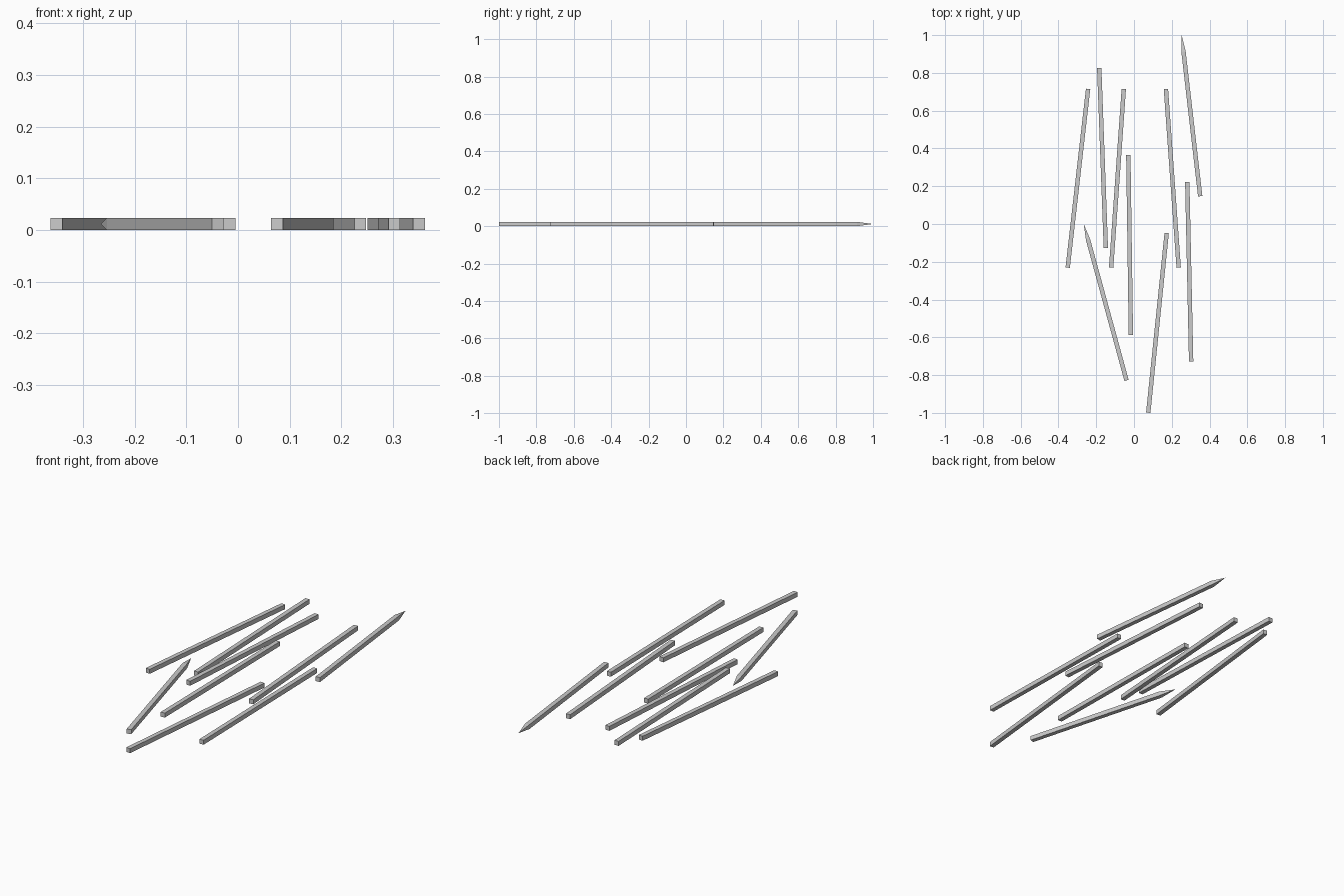
import bpy, bmesh
from mathutils import Vector

cube = bpy.data.objects.get("Cube")
if cube:
    bpy.data.objects.remove(cube, do_unlink=True)

WIDTH = 0.023      # square section of every bar
POINT = 0.088      # length of a sharpened end

grey = bpy.data.materials.new("plain_grey")
grey.use_nodes = True
colour = (0.6, 0.6, 0.6, 1)
grey.diffuse_color = colour
grey.node_tree.nodes["Principled BSDF"].inputs["Base Color"].default_value = colour


def bar(name, start, end, pointed=False):
    """Square bar lying on the ground from start to end, optionally sharpened."""
    a = Vector((*start, WIDTH / 2))
    b = Vector((*end, WIDTH / 2))
    along = (b - a).normalized()
    side = along.cross(Vector((0, 0, 1))) * WIDTH / 2
    up = Vector((0, 0, WIDTH / 2))
    corners = (side + up, up - side, -side - up, side - up)
    shoulder = b - along * POINT if pointed else b

    bm = bmesh.new()
    near = [bm.verts.new(a + c) for c in corners]
    far = [bm.verts.new(shoulder + c) for c in corners]
    bm.faces.new(near)
    tip = bm.verts.new(b) if pointed else None
    for i in range(4):
        j = (i + 1) % 4
        bm.faces.new((near[i], near[j], far[j], far[i]))
        if pointed:
            bm.faces.new((far[i], far[j], tip))
    if not pointed:
        bm.faces.new(far)
    bmesh.ops.recalc_face_normals(bm, faces=bm.faces)
    mesh = bpy.data.meshes.new(name)
    bm.to_mesh(mesh)
    bm.free()
    mesh.materials.append(grey)
    bpy.context.collection.objects.link(bpy.data.objects.new(name, mesh))


# Plain square-ended bars: front end, back end
bars = [
    ((-0.351, -0.231), (-0.243, 0.715)),
    ((-0.149, -0.127), (-0.184, 0.826)),
    ((-0.121, -0.231), (-0.054, 0.715)),
    ((-0.0165, -0.587), (-0.030, 0.366)),
    ((0.0755, -0.999), (0.173, -0.048)),
    ((0.2365, -0.231), (0.169, 0.715)),
    ((0.3025, -0.728), (0.282, 0.223)),
]
for n, (start, end) in enumerate(bars, 1):
    bar(f"plain_bar_{n}", start, end)

# Sharpened stakes
bar("stake_front", (-0.0395, -0.828), (-0.266, 0.0), pointed=True)
bar("stake_back", (0.3505, 0.147), (0.252, 1.0), pointed=True)
